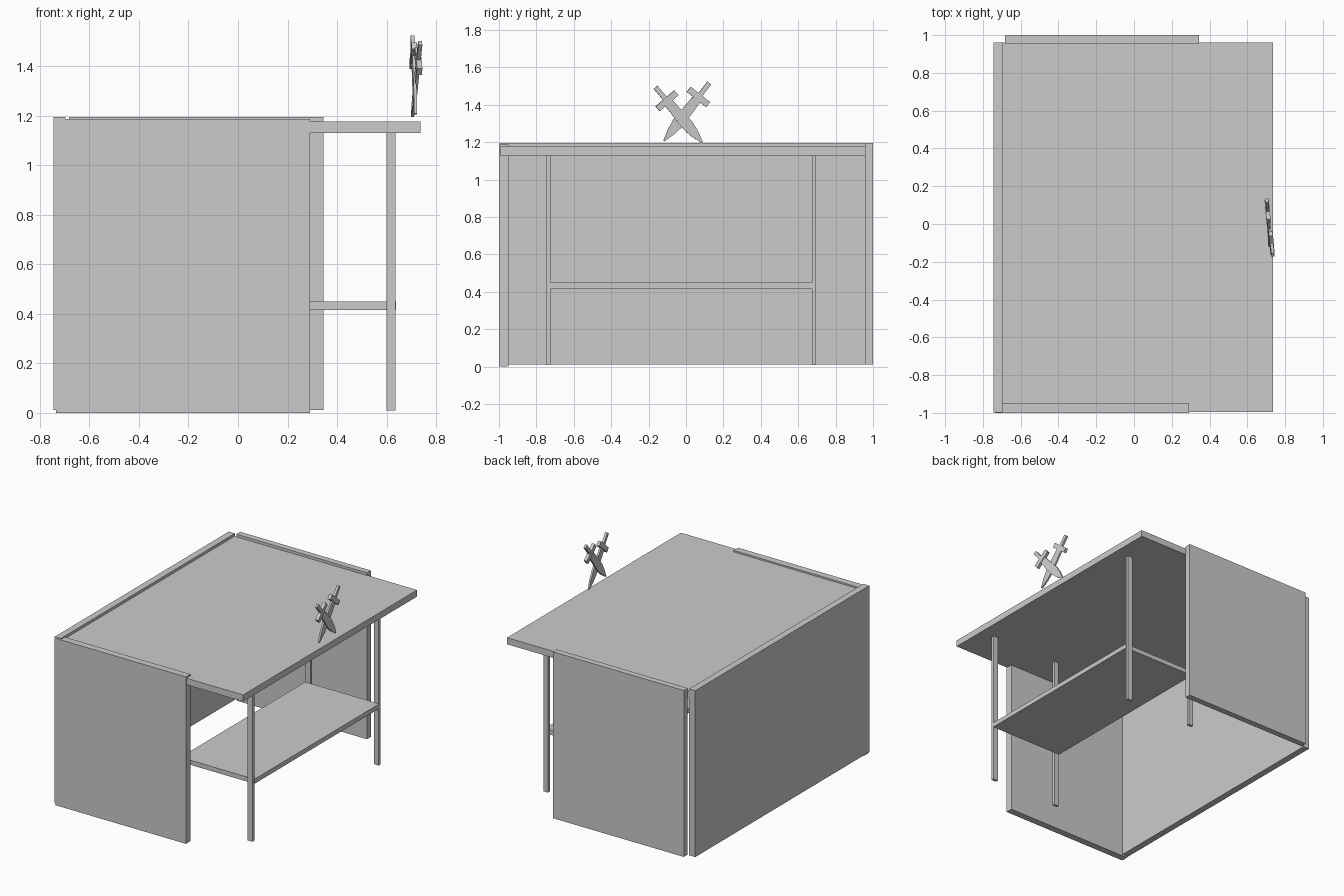
import bpy, bmesh
from mathutils import Vector

if "Cube" in bpy.data.objects:
    bpy.data.objects.remove(bpy.data.objects["Cube"])


def prism(name, outline, u, v, n, origin, half):
    # flat outline in the (u, v) plane, thickened along n
    bm = bmesh.new()
    vs = [bm.verts.new(origin + u * a + v * b - n * half) for a, b in outline]
    face = bm.faces.new(vs)
    ext = bmesh.ops.extrude_face_region(bm, geom=[face])
    bmesh.ops.translate(bm, vec=n * (2 * half),
                        verts=[g for g in ext["geom"] if isinstance(g, bmesh.types.BMVert)])
    bmesh.ops.recalc_face_normals(bm, faces=bm.faces)
    me = bpy.data.meshes.new(name)
    bm.to_mesh(me)
    bm.free()
    ob = bpy.data.objects.new(name, me)
    bpy.context.collection.objects.link(ob)
    return ob


def rect(a0, a1, b0, b1):
    return [(a0, b0), (a1, b0), (a1, b1), (a0, b1)]


X, Y, Z = Vector((1, 0, 0)), Vector((0, 1, 0)), Vector((0, 0, 1))


def box(name, x, y, z):
    return prism(name, rect(*x, *y), X, Y, Z, Z * (sum(z) / 2), (z[1] - z[0]) / 2)


# desk top and enclosing panels
box("table_top", (-0.70, 0.737), (-0.995, 0.96), (1.13, 1.177))
box("long_panel", (-0.745, -0.697), (-0.997, 0.96), (0.012, 1.196))
box("front_side_panel", (-0.735, 0.29), (-1.0, -0.95), (0.0, 1.188))
box("back_side_panel", (-0.683, 0.345), (0.956, 1.0), (0.012, 1.196))

# inner table legs and shelf
for xn, x in (("outer", 0.599), ("inner", 0.06)):
    for yn, y in (("front", -0.746), ("back", 0.674)):
        box(f"{xn}_{yn}_leg", (x, x + 0.037), (y, y + 0.022), (0.01, 1.14))
box("shelf", (0.055, 0.639), (-0.727, 0.677), (0.416, 0.449))


# crossed swords standing on the edge of the top
def sword(name, hilt, tip, shift):
    def place(p):
        y, z = p
        return Vector((0.714 + shift - 0.09 * y + 0.03 * (z - 1.35), y, z))
    top, end = place(hilt), place(tip)
    u = (end - top).normalized()
    length = (end - top).length
    n = X - u * X.dot(u) + Y * 0.09
    n = (n - u * n.dot(u)).normalized()
    v = n.cross(u)
    blade = [(0.105, -0.025), (0.27, -0.031), (0.33, -0.022), (length, -0.003),
             (length, 0.003), (0.33, 0.022), (0.27, 0.031), (0.105, 0.025)]
    prism(name + "_blade", blade, u, v, n, top, 0.006)
    prism(name + "_handle", rect(0, 0.11, -0.013, 0.013), u, v, n, top, 0.008)
    prism(name + "_guard", rect(0.078, 0.112, -0.066, 0.066), u, v, n, top, 0.011)


sword("left_sword", (-0.163, 1.494), (0.088, 1.197), 0.003)
sword("right_sword", (0.125, 1.517), (-0.118, 1.207), -0.003)
